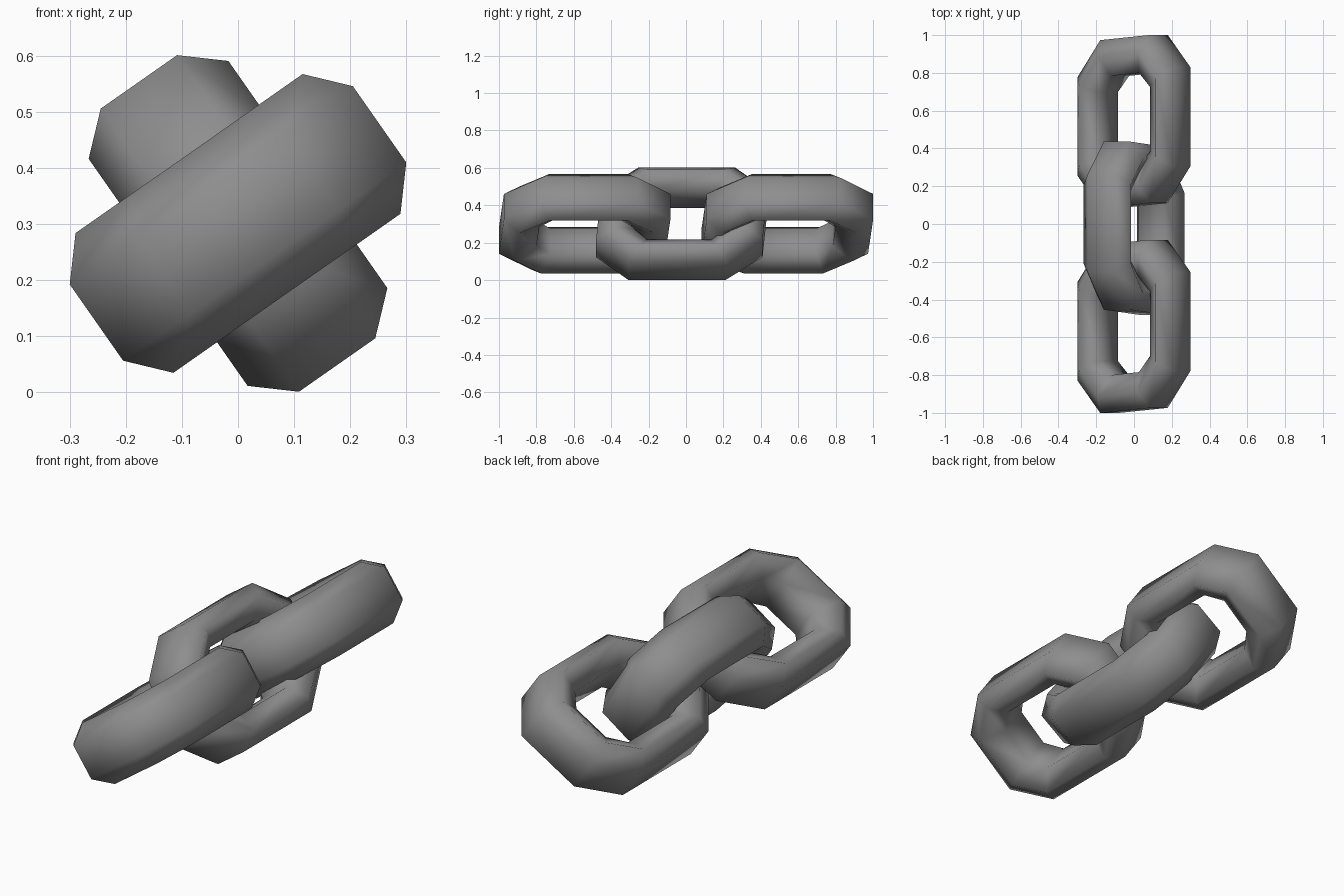
import bpy, bmesh, math

cube = bpy.data.objects.get("Cube")
if cube:
    bpy.data.objects.remove(cube)

# Dull grey metal
metal = bpy.data.materials.new("grey_metal")
metal.use_nodes = True
GREY = (0.27, 0.27, 0.27, 1)
metal.diffuse_color = GREY
bsdf = next(n for n in metal.node_tree.nodes if n.type == 'BSDF_PRINCIPLED')
bsdf.inputs["Base Color"].default_value = GREY
bsdf.inputs["Roughness"].default_value = 0.7

# One quarter of the link: (across, along) of the outer, middle and inner edges
SIDE = [(0.308, 0.26), (0.247, 0.21), (0.162, 0.17)]
END = [(0.16, 0.445), (0.13, 0.36), (0.09, 0.25)]
FLAT, RIDGE = 0.083, 0.152      # half thickness at the flats and at the ridge
SKEW = 0.085                    # slight lean of the ends


def section(bm, edges, sx, sy):
    """Six-sided cross-section of the bar at one corner of the link."""
    outer, mid, inner = [(sx * x, sy * y + SKEW * sx * x) for x, y in edges]
    ring = [(outer, -FLAT), (outer, FLAT), (mid, RIDGE),
            (inner, FLAT), (inner, -FLAT), (mid, -RIDGE)]
    return [bm.verts.new((p[0], p[1], t)) for p, t in ring]


def make_link(name, y, angle):
    bm = bmesh.new()
    corners = [(SIDE, 1, 1), (END, 1, 1), (END, -1, 1), (SIDE, -1, 1),
               (SIDE, -1, -1), (END, -1, -1), (END, 1, -1), (SIDE, 1, -1)]
    rings = [section(bm, *c) for c in corners]
    for i, a in enumerate(rings):
        b = rings[(i + 1) % len(rings)]
        for j in range(len(a)):
            k = (j + 1) % len(a)
            bm.faces.new((a[j], a[k], b[k], b[j]))
    bmesh.ops.recalc_face_normals(bm, faces=bm.faces)
    for f in bm.faces:
        f.smooth = True
    mesh = bpy.data.meshes.new(name)
    bm.to_mesh(mesh)
    bm.free()
    mesh.materials.append(metal)
    link = bpy.data.objects.new(name, mesh)
    link.location = (0, y, 0.301)
    link.rotation_euler = (0, -math.radians(angle), 0)
    bpy.context.collection.objects.link(link)


# Three interlocked links, the middle one turned a quarter
TILT = 35
make_link("front_link", -0.542, TILT)
make_link("middle_link", -0.022, TILT + 90)
make_link("back_link", 0.542, TILT)
